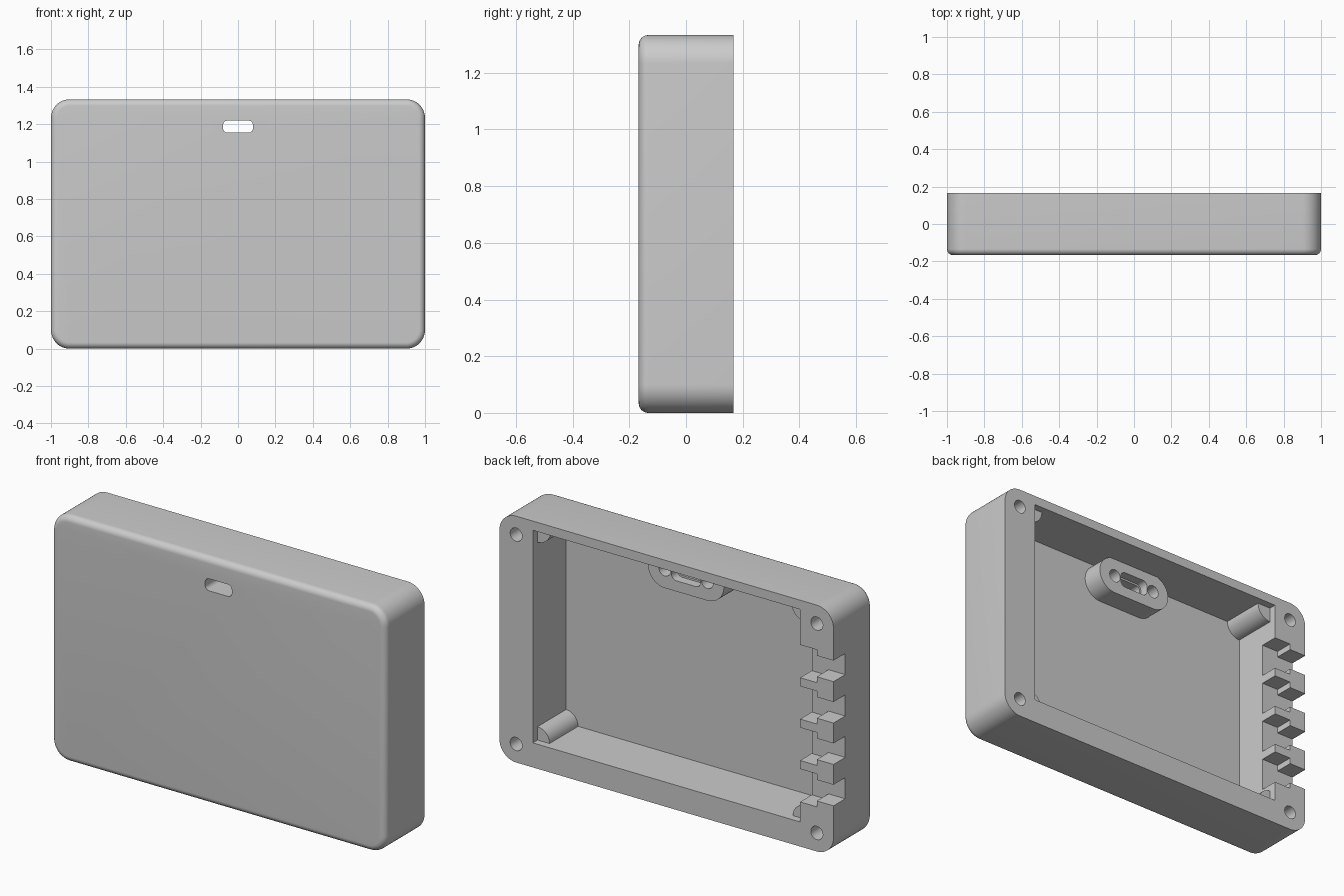
import bpy, bmesh
from math import cos, sin, pi, radians

cube = bpy.data.objects.get("Cube")
if cube:
    bpy.data.objects.remove(cube, do_unlink=True)

# Overall sizes
HEIGHT, BACK, FRONT = 1.333, 0.167, -0.167
FLOOR = -0.117
CAV_X, CAV_LOW, CAV_HIGH = 0.8, 0.133, 1.283
PORT_Z, BOSS_CAP = 1.187, 0.0

grey = bpy.data.materials.new("plain grey")
grey.use_nodes = True
COLOUR = (0.6, 0.6, 0.6, 1)
grey.diffuse_color = COLOUR
grey.node_tree.nodes["Principled BSDF"].inputs["Base Color"].default_value = COLOUR


def arc(cx, cz, r, start, end, steps=10):
    return [(cx + r * cos(start + (end - start) * i / steps),
             cz + r * sin(start + (end - start) * i / steps)) for i in range(steps + 1)]


def rounded_rect(cx, cz, w, h, r, steps=10):
    pts = []
    for k, (sx, sz) in enumerate([(1, 1), (-1, 1), (-1, -1), (1, -1)]):
        pts += arc(cx + sx * (w / 2 - r), cz + sz * (h / 2 - r), r,
                   k * pi / 2, (k + 1) * pi / 2, steps)
    return pts


def rect(x0, x1, z0, z1):
    return [(x0, z0), (x1, z0), (x1, z1), (x0, z1)]


def circle(cx, cz, r, n=32):
    return arc(cx, cz, r, 0, 2 * pi, n)[:-1]


def prism(name, profile, y0, y1, fillet=0):
    """Extrude an XZ profile along y, optionally rounding the front rim."""
    bm = bmesh.new()
    face = bm.faces.new([bm.verts.new((x, y0, z)) for x, z in profile])
    out = bmesh.ops.extrude_face_region(bm, geom=[face], use_keep_orig=True)
    verts = [v for v in out["geom"] if isinstance(v, bmesh.types.BMVert)]
    bmesh.ops.translate(bm, verts=verts, vec=(0, y1 - y0, 0))
    bmesh.ops.remove_doubles(bm, verts=bm.verts, dist=1e-5)
    bmesh.ops.recalc_face_normals(bm, faces=bm.faces)
    if fillet:
        rim = [e for e in bm.edges if all(abs(v.co.y - y0) < 1e-5 for v in e.verts)]
        bmesh.ops.bevel(bm, geom=rim, offset=fillet, segments=8, profile=0.5,
                        affect='EDGES', clamp_overlap=True)
    mesh = bpy.data.meshes.new(name)
    bm.to_mesh(mesh)
    bm.free()
    mesh.materials.append(grey)
    obj = bpy.data.objects.new(name, mesh)
    bpy.context.collection.objects.link(obj)
    return obj


def combine(target, tool, operation):
    mod = target.modifiers.new(operation.lower(), 'BOOLEAN')
    mod.operation, mod.solver, mod.object = operation, 'EXACT', tool
    bpy.context.view_layer.objects.active = target
    bpy.ops.object.modifier_apply(modifier=mod.name)
    bpy.data.objects.remove(tool, do_unlink=True)


def cut(profile, y0, y1):
    combine(shell, prism("cutter", profile, y0, y1), 'DIFFERENCE')


def add(profile, y0, y1):
    combine(shell, prism("addition", profile, y0, y1), 'UNION')


# Outer shell with open back
shell = prism("enclosure_shell", rounded_rect(0, HEIGHT / 2, 2, HEIGHT, 0.1, 12),
              FRONT, BACK, fillet=0.034)
cut(rect(-CAV_X, CAV_X, CAV_LOW, CAV_HIGH), FLOOR, 0.3)

# Quarter-round posts in the cavity corners
for sx in (-1, 1):
    for sz, cz, r in ((-1, CAV_LOW, 0.072), (1, CAV_HIGH, 0.08)):
        cx, lap = sx * CAV_X, 0.02
        curve = [(cx - sx * px, cz - sz * pz) for px, pz in arc(0, 0, r, 0, pi / 2)]
        add([(cx - sx * r, cz + sz * lap)] + curve
            + [(cx + sx * lap, cz - sz * r), (cx + sx * lap, cz + sz * lap)],
            FLOOR - 0.02, BACK - 0.04)

# Connector boss with two screw holes, a pocket and the through slot
add(rounded_rect(0, PORT_Z, 0.454, 0.2, 0.0999, 14), FLOOR - 0.02, BOSS_CAP)
for sx in (-1, 1):
    cut(circle(sx * 0.127, PORT_Z, 0.035), FLOOR + 0.01, 0.05)
cut(rounded_rect(0, PORT_Z, 0.175, 0.085, 0.03, 6), BOSS_CAP - 0.05, 0.05)
cut(rounded_rect(0, PORT_Z, 0.16, 0.065, 0.024, 6), -0.3, 0.05)

# Screw holes in the four rim corners
for sx in (-1, 1):
    for z in (0.1, HEIGHT - 0.1):
        cut(circle(sx * 0.9, z, 0.036), -0.05, 0.3)

# Stepped cable slots in one side wall: wide inside, narrow outside
for i in range(4):
    z = HEIGHT / 2 + (i - 1.5) * 0.224
    wide, narrow = 0.089, 0.057
    cut([(-1.1, z - narrow), (-0.9, z - narrow), (-0.9, z - wide), (-0.75, z - wide),
         (-0.75, z + wide), (-0.9, z + wide), (-0.9, z + narrow), (-1.1, z + narrow)],
        BACK - 0.1, 0.3)

# Smooth rounded surfaces, keep hard edges
bpy.ops.object.select_all(action='DESELECT')
shell.select_set(True)
bpy.context.view_layer.objects.active = shell
bpy.ops.object.shade_smooth_by_angle(angle=radians(30))
